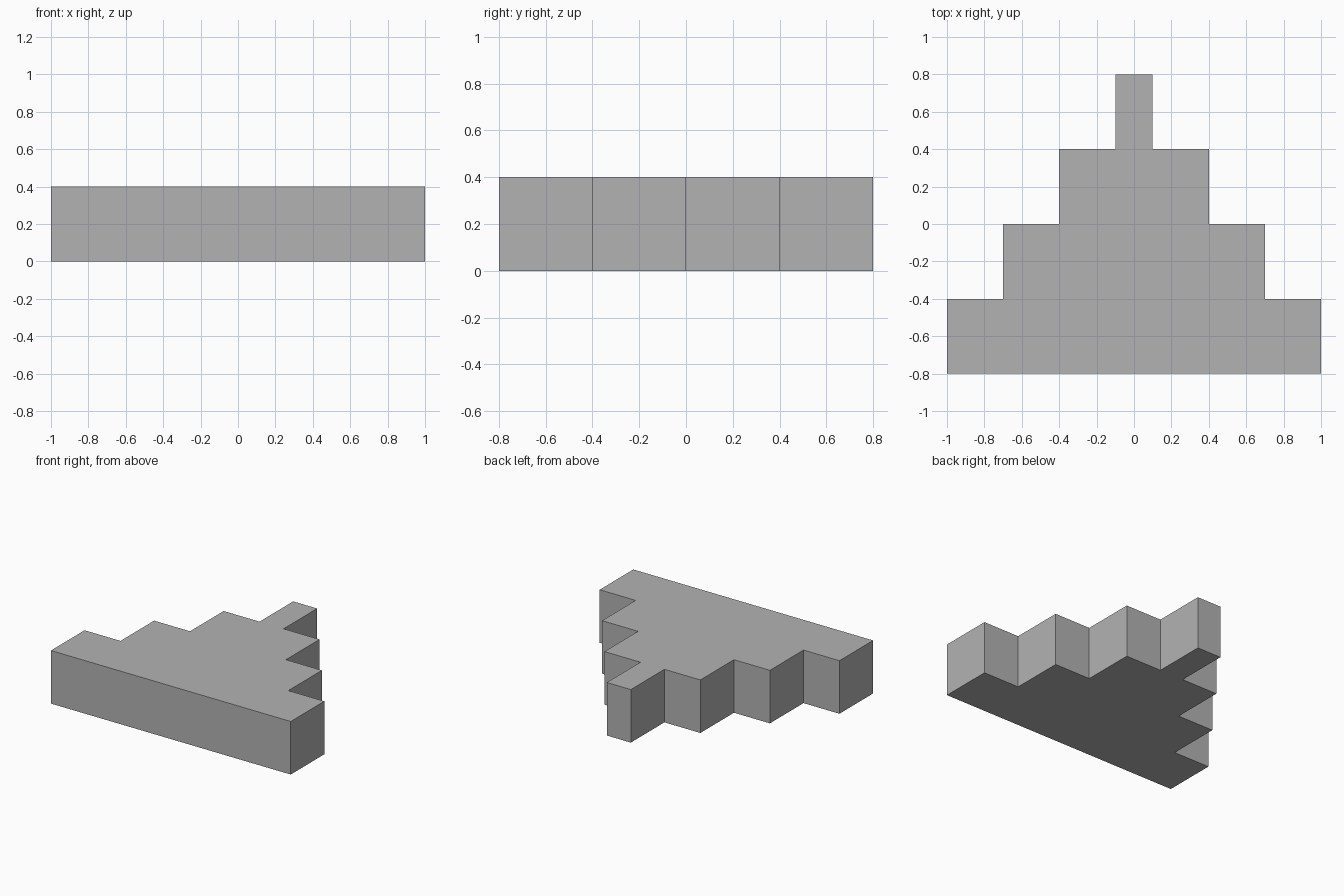
import bpy
import bmesh

# Remove the default cube
cube = bpy.data.objects.get("Cube")
if cube:
    bpy.data.objects.remove(cube, do_unlink=True)

# Single grey material
GREY = (0.45, 0.45, 0.45, 1.0)
grey = bpy.data.materials.new("plain grey")
grey.use_nodes = True
grey.diffuse_color = GREY
grey.node_tree.nodes["Principled BSDF"].inputs["Base Color"].default_value = GREY

HEIGHT = 0.4
STEP_DEPTH = 0.4
FRONT_Y = -0.8
HALF_WIDTHS = [1.0, 0.7, 0.4, 0.1]   # rows from front to back

# Stepped outline: right-hand stairs, then the mirrored stairs back down
stairs = []
for row, half in enumerate(HALF_WIDTHS):
    y = FRONT_Y + row * STEP_DEPTH
    stairs += [(half, y), (half, y + STEP_DEPTH)]
outline = stairs + [(-x, y) for x, y in reversed(stairs)]

# Extrude the outline into a solid block
bm = bmesh.new()
base = bm.faces.new([bm.verts.new((x, y, 0)) for x, y in outline])
top = bmesh.ops.extrude_face_region(bm, geom=[base], use_keep_orig=True)
top_verts = [g for g in top["geom"] if isinstance(g, bmesh.types.BMVert)]
bmesh.ops.translate(bm, verts=top_verts, vec=(0, 0, HEIGHT))
bmesh.ops.recalc_face_normals(bm, faces=bm.faces)

mesh = bpy.data.meshes.new("stepped_block")
bm.to_mesh(mesh)
bm.free()
mesh.materials.append(grey)
block = bpy.data.objects.new("stepped_block", mesh)
bpy.context.scene.collection.objects.link(block)
